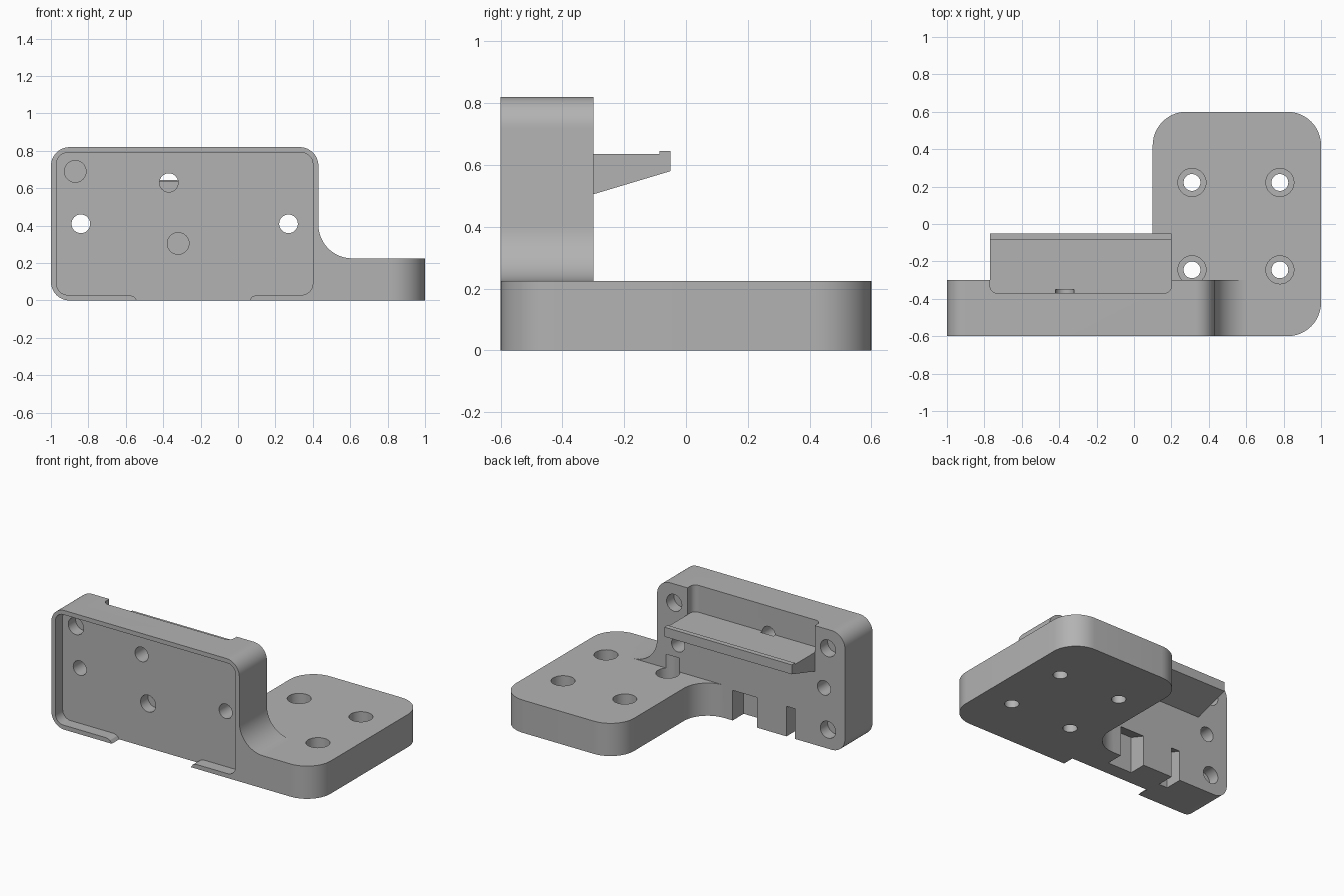
import bpy, bmesh, math
from mathutils import Vector

if "Cube" in bpy.data.objects:
    bpy.data.objects.remove(bpy.data.objects["Cube"])

grey = bpy.data.materials.new("plain grey")
grey.diffuse_color = (0.45, 0.45, 0.45, 1)
grey.use_nodes = True
grey.node_tree.nodes["Principled BSDF"].inputs["Base Color"].default_value = grey.diffuse_color


def rounded(corners, steps=12):
    """Outline from (x, y, radius) corners, counter-clockwise; works for concave ones too."""
    pts = []
    n = len(corners)
    for i, (x, y, r) in enumerate(corners):
        p = Vector((x, y))
        if r == 0:
            pts.append(p)
            continue
        a = (Vector(corners[i - 1][:2]) - p).normalized()
        b = (Vector(corners[(i + 1) % n][:2]) - p).normalized()
        c = p + (a + b) * r
        for k in range(steps + 1):
            t = k / steps * math.pi / 2
            pts.append(c - b * r * math.cos(t) - a * r * math.sin(t))
    return pts


def prism(name, pts, axis, lo, hi):
    """Extrude a 2D outline along an axis: x uses (y, z), y uses (x, z), z uses (x, y)."""
    put = {"x": lambda u, v, w: (w, u, v),
           "y": lambda u, v, w: (u, w, v),
           "z": lambda u, v, w: (u, v, w)}[axis]
    bm = bmesh.new()
    a = [bm.verts.new(put(p[0], p[1], lo)) for p in pts]
    b = [bm.verts.new(put(p[0], p[1], hi)) for p in pts]
    bm.faces.new(a)
    bm.faces.new(b)
    for i in range(len(a)):
        j = (i + 1) % len(a)
        bm.faces.new((a[i], a[j], b[j], b[i]))
    bmesh.ops.recalc_face_normals(bm, faces=bm.faces)
    mesh = bpy.data.meshes.new(name)
    bm.to_mesh(mesh)
    bm.free()
    mesh.materials.append(grey)
    obj = bpy.data.objects.new(name, mesh)
    bpy.context.collection.objects.link(obj)
    return obj


def box(name, x0, x1, y0, y1, z0, z1):
    return prism(name, [(x0, y0), (x1, y0), (x1, y1), (x0, y1)], "z", z0, z1)


def drill(name, u, v, r, axis, lo, hi):
    ring = [(u + r * math.cos(k * math.pi / 16), v + r * math.sin(k * math.pi / 16))
            for k in range(32)]
    return prism(name, ring, axis, lo, hi)


def boolean(target, tool, operation):
    bpy.context.view_layer.objects.active = target
    mod = target.modifiers.new(operation, "BOOLEAN")
    mod.operation, mod.solver, mod.object = operation, "EXACT", tool
    bpy.ops.object.modifier_apply(modifier=mod.name)
    bpy.data.objects.remove(tool)


# Upright block with the curved foot that runs into the plate
bracket = prism("mounting_bracket", rounded([
    (-1, 0, 0.1), (0.80, 0, 0), (0.80, 0.225, 0), (0.43, 0.225, 0.18),
    (0.43, 0.82, 0.1), (-1, 0.82, 0.1)]), "y", -0.6, -0.3)

# Flat plate with rounded corners and an inside fillet against the block
plate = prism("plate", rounded([
    (-0.2, -0.6, 0), (1, -0.6, 0.18), (1, 0.6, 0.18), (0.1, 0.6, 0.18),
    (0.1, -0.3, 0.18), (-0.2, -0.3, 0)]), "z", 0, 0.225)
boolean(bracket, plate, "UNION")

# Front recess, open along the middle of its lower rim
cuts = [
    prism("recess", rounded([(-0.97, 0.03, 0.06), (0.40, 0.03, 0.06),
                             (0.40, 0.79, 0.06), (-0.97, 0.79, 0.06)]), "y", -0.7, -0.52),
    prism("rim_gap", [(-0.54, -0.02), (0.06, -0.02), (0.06, 0), (0.075, 0.02), (0.10, 0.03),
                      (0.10, 0.06), (-0.58, 0.06), (-0.58, 0.03), (-0.555, 0.02), (-0.54, 0)],
          "y", -0.7, -0.52),
    # Notch in the back of the block above the shelf
    prism("shelf_notch", rounded([(-0.77, -0.37, 0.04), (0.20, -0.37, 0.04),
                                  (0.20, -0.2, 0), (-0.77, -0.2, 0)]), "z", 0.635, 0.9),
    # Slots at the lower back edge, with sloped roofs
    prism("wide_slot", [(-0.42, -0.05), (-0.28, -0.05), (-0.28, 0.20), (-0.42, 0.25)],
          "x", -0.33, -0.145),
    prism("narrow_slot", [(-0.42, -0.05), (-0.28, -0.05), (-0.28, 0.20), (-0.42, 0.25)],
          "x", -0.62, -0.555),
]

# Through holes and blind holes in the block
for x in (-0.84, 0.27):
    cuts.append(drill("through_hole", x, 0.41, 0.05, "y", -0.7, -0.2))
for x, z in ((-0.87, 0.69), (-0.32, 0.305)):
    cuts.append(drill("front_blind_hole", x, z, 0.058, "y", -0.7, -0.44))
for x, z in ((-0.87, 0.69), (-0.87, 0.13), (0.30, 0.69)):
    cuts.append(drill("back_blind_hole", x, z, 0.058, "y", -0.38, -0.2))

# Countersunk screw holes in the plate
for x in (0.31, 0.78):
    for y in (-0.245, 0.222):
        cuts.append(drill("screw_hole", x, y, 0.045, "z", -0.1, 0.2))
        cuts.append(drill("screw_head", x, y, 0.075, "z", 0.11, 0.32))
for cut in cuts:
    boolean(bracket, cut, "DIFFERENCE")

# Shelf with a sloped underside and a small end lip
shelf = prism("shelf", [(-0.38, 0.505), (-0.30, 0.505), (-0.05, 0.58), (-0.05, 0.645),
                        (-0.085, 0.645), (-0.085, 0.635), (-0.38, 0.635)], "x", -0.77, 0.20)
boolean(bracket, shelf, "UNION")
boolean(bracket, drill("sensor_hole", -0.37, 0.63, 0.05, "y", -0.7, -0.35), "DIFFERENCE")

# Smooth the curved walls, keep the edges crisp
bpy.ops.object.select_all(action="DESELECT")
bracket.select_set(True)
bpy.context.view_layer.objects.active = bracket
bpy.ops.object.shade_smooth_by_angle(angle=math.radians(30))
